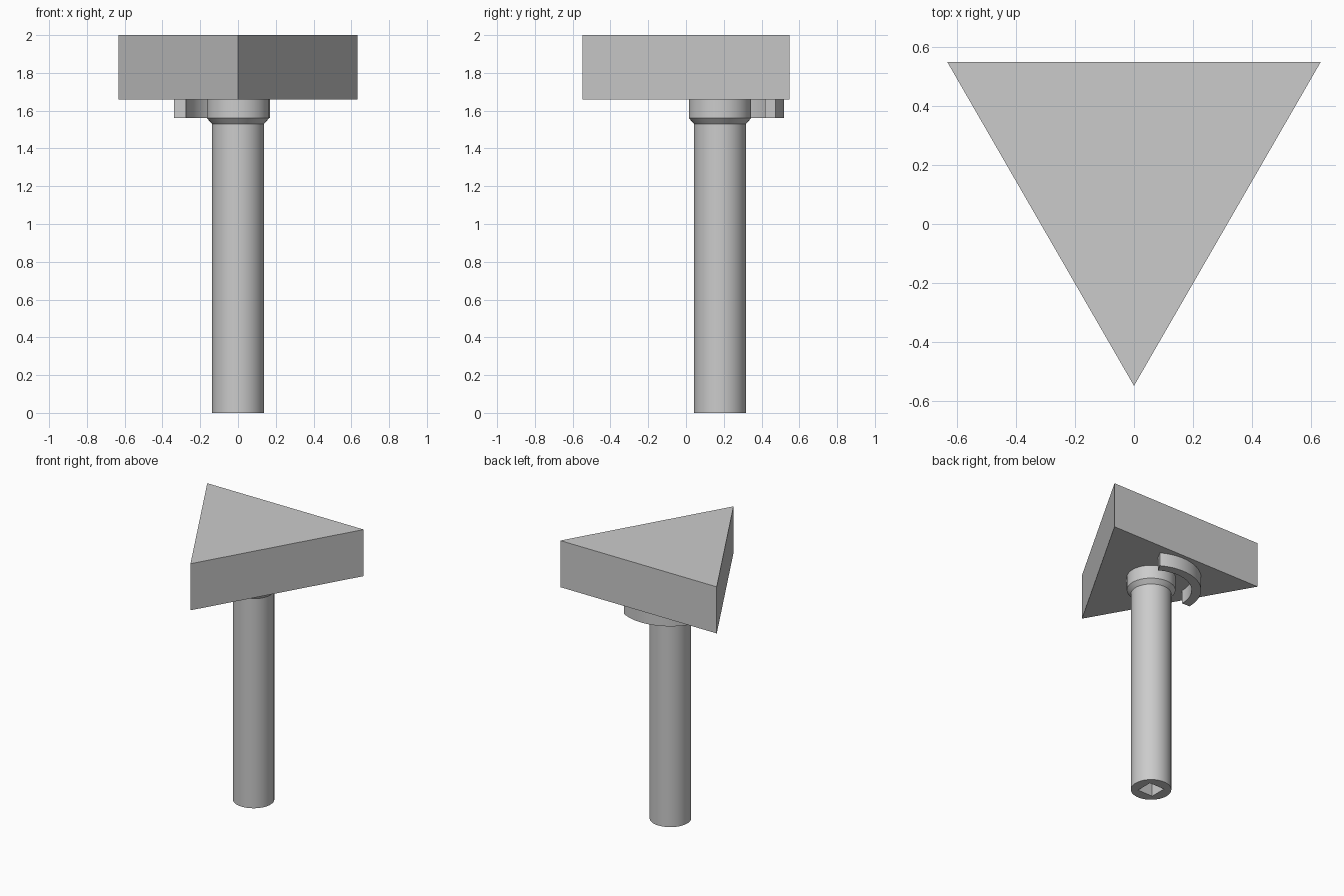
import bpy
import bmesh
from math import sin, cos, radians, tau

cube = bpy.data.objects.get("Cube")
if cube:
    bpy.data.objects.remove(cube, do_unlink=True)

AXIS_Y = 0.18      # the shaft stands off centre, toward the back
SEGMENTS = 64
HEAD_Z = 1.66      # underside of the handle

grey = bpy.data.materials.new("plain grey")
grey.use_nodes = True
grey.diffuse_color = (0.6, 0.6, 0.6, 1)
grey.node_tree.nodes["Principled BSDF"].inputs["Base Color"].default_value = (0.6, 0.6, 0.6, 1)


def finish(name, bm, smooth=False):
    """Turn a bmesh into a named object with the grey material."""
    bmesh.ops.recalc_face_normals(bm, faces=bm.faces)
    mesh = bpy.data.meshes.new(name)
    bm.to_mesh(mesh)
    bm.free()
    mesh.materials.append(grey)
    obj = bpy.data.objects.new(name, mesh)
    bpy.context.collection.objects.link(obj)
    if smooth:
        bpy.ops.object.select_all(action="DESELECT")
        obj.select_set(True)
        bpy.context.view_layer.objects.active = obj
        bpy.ops.object.shade_smooth_by_angle(angle=radians(30))
    return obj


def prism(name, outline, z0, z1, smooth=False):
    """Extrude a flat outline from z0 up to z1."""
    bm = bmesh.new()
    base = bm.faces.new([bm.verts.new((x, y, z0)) for x, y in outline])
    top = bmesh.ops.extrude_face_region(bm, geom=[base])["geom"]
    verts = [v for v in top if isinstance(v, bmesh.types.BMVert)]
    bmesh.ops.translate(bm, verts=verts, vec=(0, 0, z1 - z0))
    return finish(name, bm, smooth)


def on_circle(radius, angle):
    return radius * cos(angle), AXIS_Y + radius * sin(angle)


# Triangular handle
prism("handle", [(-0.632, 0.548), (0, -0.548), (0.632, 0.548)], HEAD_Z, 2)

# Curved guide rib under the handle, a third of a circle
angles = [radians(60 + 5 * i) for i in range(25)]
rib = [on_circle(0.339, a) for a in angles] + [on_circle(0.275, a) for a in reversed(angles)]
prism("guide_rib", rib, 1.56, HEAD_Z, smooth=True)

# Shaft with collar, chamfer and square socket: rings of (radius, height, is square)
rings = [(0.0625, 0.125, True), (0.0625, 0, True), (0.137, 0, False),
         (0.137, 1.53, False), (0.165, 1.56, False), (0.165, HEAD_Z, False)]
bm = bmesh.new()
loops = []
for radius, z, square in rings:
    loop = []
    for i in range(SEGMENTS):
        a = tau * i / SEGMENTS
        r = radius / max(abs(cos(a)), abs(sin(a))) if square else radius
        loop.append(bm.verts.new((*on_circle(r, a), z)))
    loops.append(loop)
for low, high in zip(loops, loops[1:]):
    for i in range(SEGMENTS):
        j = (i + 1) % SEGMENTS
        bm.faces.new((low[i], low[j], high[j], high[i]))
bm.faces.new(loops[0])
bm.faces.new(loops[-1])
finish("shaft", bm, smooth=True)
